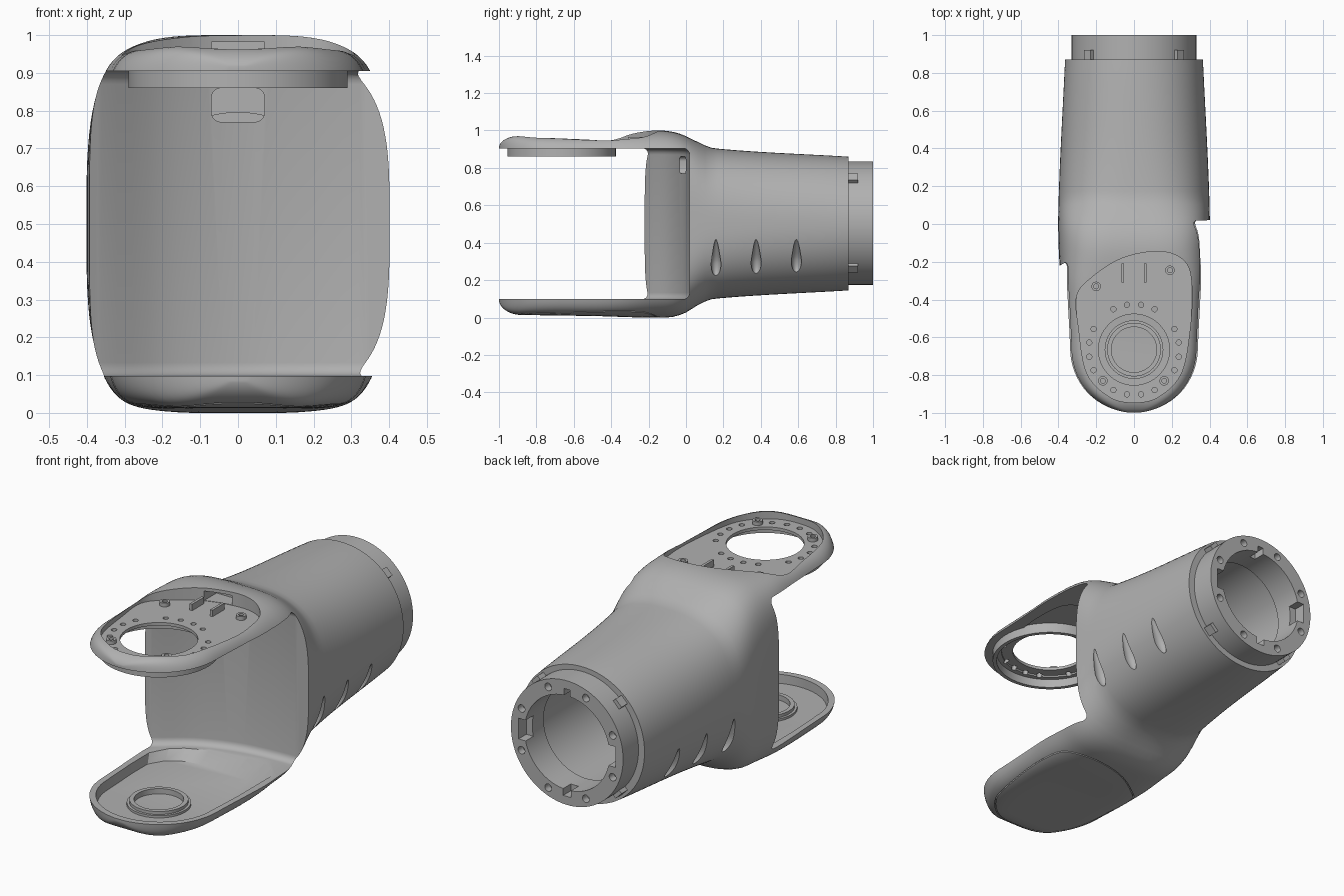
import bpy, bmesh, math
from mathutils import Vector, Matrix

if bpy.data.objects.get("Cube"):
    bpy.data.objects.remove(bpy.data.objects["Cube"])

grey = bpy.data.materials.new("light grey plastic")
grey.use_nodes = True
COLOUR = (0.44, 0.44, 0.44, 1)
grey.diffuse_color = COLOUR
grey.node_tree.nodes["Principled BSDF"].inputs["Base Color"].default_value = COLOUR

JOINT_Y, AXIS_Z = -0.665, 0.505
TAU = math.tau


def finish(name, bm):
    bmesh.ops.recalc_face_normals(bm, faces=bm.faces)
    mesh = bpy.data.meshes.new(name)
    bm.to_mesh(mesh)
    bm.free()
    ob = bpy.data.objects.new(name, mesh)
    bpy.context.collection.objects.link(ob)
    mesh.materials.append(grey)
    return ob


def rings_mesh(name, rings, closed=False):
    """Skin a list of point rings; cap the ends unless closed."""
    bm = bmesh.new()
    loops = [[bm.verts.new(p) for p in ring] for ring in rings]
    pairs = list(zip(loops, loops[1:])) + ([(loops[-1], loops[0])] if closed else [])
    for a, b in pairs:
        for i in range(len(a)):
            bm.faces.new((a[i - 1], a[i], b[i], b[i - 1]))
    if not closed:
        bm.faces.new(loops[0])
        bm.faces.new(loops[-1])
    return finish(name, bm)


def prism(name, outline, z0, z1):
    return rings_mesh(name, [[(x, y, z) for x, y in outline] for z in (z0, z1)])


def tube(name, r_in, r_out, lo, hi, along_y=False, segs=96):
    rings = []
    for r, h in ((r_in, lo), (r_out, lo), (r_out, hi), (r_in, hi)):
        turn = [(r * math.cos(TAU * i / segs), r * math.sin(TAU * i / segs)) for i in range(segs)]
        rings.append([(u, h, AXIS_Z + v) if along_y else (u, JOINT_Y + v, h) for u, v in turn])
    return rings_mesh(name, rings, closed=True)


def cylinders(name, places, r, depth, along_y=False, segs=20):
    bm = bmesh.new()
    for p in places:
        m = Matrix.Translation(p)
        if along_y:
            m = m @ Matrix.Rotation(math.pi / 2, 4, "X")
        bmesh.ops.create_cone(bm, cap_ends=True, segments=segs, radius1=r, radius2=r,
                              depth=depth, matrix=m)
    return finish(name, bm)


def box(name, centre, size, turn=0, bevel=0):
    """Box, optionally turned about y, with edges along y rounded."""
    bm = bmesh.new()
    bmesh.ops.create_cube(bm, size=1, matrix=Matrix.Diagonal((*size, 1)))
    if bevel:
        along = [e for e in bm.edges if abs(e.verts[0].co.y - e.verts[1].co.y) > 1e-4]
        bmesh.ops.bevel(bm, geom=along, offset=bevel, segments=5, profile=0.5, affect="EDGES")
    bm.transform(Matrix.Translation(centre) @ Matrix.Rotation(turn, 4, "Y"))
    return finish(name, bm)


def cut(target, cutter):
    cutter.hide_render = True
    mod = target.modifiers.new("cut", "BOOLEAN")
    mod.operation, mod.solver, mod.object = "DIFFERENCE", "EXACT", cutter
    bpy.context.view_layer.objects.active = target
    bpy.ops.object.modifier_apply(modifier=mod.name)
    bpy.data.objects.remove(cutter)


def curve_at(table, t):
    """Smooth interpolation through (position, value) pairs."""
    def slope(i):
        a, b = table[max(i - 1, 0)], table[min(i + 1, len(table) - 1)]
        return (b[1] - a[1]) / (b[0] - a[0])
    i = max([k for k in range(len(table) - 1) if table[k][0] <= t] or [0])
    (p, v), (q, w) = table[i], table[i + 1]
    d = q - p
    s = (t - p) / d
    return (v * (1 + 2 * s) * (1 - s) ** 2 + slope(i) * d * s * (1 - s) ** 2
            + w * s * s * (3 - 2 * s) - slope(i + 1) * d * s * s * (1 - s))


def smooth_loop(points, steps=6):
    out, n = [], len(points)
    for i in range(n):
        a, b, c, d = (Vector(points[(i + k) % n]) for k in (-1, 0, 1, 2))
        for k in range(steps):
            t = k / steps
            out.append(tuple(0.5 * (2 * b + (c - a) * t + (2 * a - 5 * b + 4 * c - d) * t * t
                                    + (3 * b - a - 3 * c + d) * t ** 3)))
    return out


def resize(outline, f):
    return [(x * f, (y + 0.55) * f - 0.55) for x, y in outline]


# Body: rounded sections lofted from the fork tip to the barrel end
TOP = [(-1, .973), (-.45, .973), (-.28, .99), (-.13, 1), (-.03, .982), (.06, .94), (.15, .905), (.87, .86)]
BASE = [(-1, .015), (-.5, .008), (-.1, 0), (-.01, .022), (.07, .07), (.15, .1), (.87, .145)]
WIDTH = [(-1, .351), (-.66, .351), (-.42, .366), (-.2, .395), (.1, .4), (.87, .365)]
POWER = [(-1, 7), (-.5, 7), (-.2, 4.3), (0, 3.6), (.15, 2.6), (.87, 2.05)]


def section(y, count=112):
    drop = 1 - math.sqrt(1 - max(0, 1 - (y + 1) / .12) ** 2)
    top, base = curve_at(TOP, y) - .065 * drop, curve_at(BASE, y) + .082 * drop
    w, n = curve_at(WIDTH, y), curve_at(POWER, y)
    if y < JOINT_Y:
        w *= math.sqrt(1 - ((y - JOINT_Y) / (1 + JOINT_Y)) ** 2)
    pts = []
    for i in range(count):
        c, s = math.cos(TAU * (i + .5) / count), math.sin(TAU * (i + .5) / count)
        x, z = (math.copysign(abs(v) ** (2 / n), v) for v in (c, s))
        pts.append((w * x, y, (top + base) / 2 + z * (top - base) / 2))
    return pts


stations = [-.9985 + (.9985 + JOINT_Y) * (k / 16) ** 2 for k in range(16)]
stations += [JOINT_Y + (k / 44) * (.87 - JOINT_Y) for k in range(45)]
body = rings_mesh("fork_body", [section(y) for y in stations])

# Fork opening with a curved, filleted back wall
WALL = [(-.6, -.3), (-.4, -.225), (-.2, -.09), (0, -.015), (.2, .014), (.4, .02), (.6, .02)]
wall_line = [(x / 25, curve_at(WALL, x / 25)) for x in range(-15, 16)]
opening = prism("opening_cutter", wall_line + [(.6, -1.2), (-.6, -1.2)], .098, .905)
bm = bmesh.new()
bm.from_mesh(opening.data)
rim = [e for e in bm.edges if all(v.co.y > -.31 for v in e.verts)
       and abs(e.verts[0].co.z - e.verts[1].co.z) < .01]
bmesh.ops.bevel(bm, geom=rim, offset=.035, segments=5, profile=.5, affect="EDGES")
bm.to_mesh(opening.data)
bm.free()
cut(body, opening)

# Lower tray hollow, with a back edge that slopes up to the wall
half = []
for k in range(25):
    a = math.pi / 2 * k / 24
    half.append((.297 * math.sin(a), JOINT_Y - .3 * math.cos(a)))
half += [(.308, -.45), (.308, -.32), (.26, -.24), (.2, -.2), (.1, -.175)]
floor_line = half + [(-x, y) for x, y in reversed(half[1:])]
lip_line = [(x * 1.03, y + .09 + .2 * x if y > -.4 else y) for x, y in floor_line]
cut(body, rings_mesh("tray_cutter", [[(x, y, z) for x, y in line] for line, z in
                                     ((floor_line, .05), (lip_line, .1), (lip_line, .12))]))

# Upper recess, underside pocket and lower cover seam share one outline
cover = smooth_loop([(.14, -.145), (.27, -.2), (.306, -.33), (.297, -.55), (.25, -.79), (.13, -.915),
                     (0, -.945), (-.13, -.915), (-.25, -.79), (-.293, -.55), (-.303, -.38),
                     (-.22, -.28), (-.06, -.18)])
cut(body, prism("recess_cutter", cover, .93, 1.1))
cut(body, prism("pocket_cutter", resize(cover, .9), .8, .914))
seam = [[(x, y, z) for x, y in resize(cover, f)] for f, z in
        ((.985, -.05), (1, -.05), (1, .038), (.985, .038))]
cut(body, rings_mesh("seam_cutter", seam, closed=True))
cut(body, box("cable_notch_cutter", (0, -.14, .957), (.14, .12, .05)))

# Barrel cavity and cable window
cut(body, cylinders("cavity_cutter", [(0, .5, AXIS_Z)], .29, .86, True, 96))
cut(body, box("window_cutter", (0, .1, .815), (.14, .4, .09), bevel=.025))

# Teardrop scoops on both flanks, following the taper of the barrel
for side in (-1, 1):
    for y in (.16, .375, .59):
        along = y - .16
        bm = bmesh.new()
        bmesh.ops.create_uvsphere(bm, u_segments=20, v_segments=16, radius=1)
        for v in bm.verts:
            pinch = 1 - .5 * max(0, v.co.z)
            v.co = Vector((v.co.x * .035 * pinch, v.co.y * .028 * pinch,
                           v.co.z * (.13 if v.co.z > 0 else .075)))
        bm.transform(Matrix.Translation((side * (.357 - .07 * along), y, .295 + .03 * along))
                     @ Matrix.Rotation(side * (.33 + .3 * along), 4, "Y"))
        cut(body, finish("scoop_cutter", bm))

# Joint skirt under the upper arm, with bore and bolt holes
tube("upper_joint_skirt", .27, .29, .86, .92)
cut(body, cylinders("bore_cutter", [(0, JOINT_Y, .95)], .188, .3, segs=96))
angles = [math.radians(q + d) for q in (0, 90, 180, 270) for d in (-27, -9, 9, 27)]
cut(body, cylinders("bolt_cutter", [(.24 * math.cos(a), JOINT_Y + .24 * math.sin(a), .92)
                                    for a in angles], .014, .2))

# Screw bosses and ribs in the upper recess
for k, (x, y) in enumerate([(-.2, -.33), (.19, -.245), (-.165, -.83), (.16, -.83)]):
    boss = cylinders(f"screw_boss_{k + 1}", [(x, y, .935)], .025, .03)
    cut(boss, cylinders("screw_cutter", [(x, y, .95)], .013, .03))
for side, word in ((-1, "right"), (1, "left")):
    box(f"{word}_cable_rib", (side * .06, -.26, .942), (.014, .1, .045))
    box(f"{word}_under_rib", (side * .06, -.28, .914), (.014, .14, .02))

# Bearing seat in the lower tray
tube("lower_bearing_seat", .12, .142, .04, .078)
tube("lower_seat_flange", .14, .155, .04, .062)

# Rear collar with mounting holes, notches and locking lugs
collar = tube("rear_collar", .25, .33, .84, 1, along_y=True)
holes = [TAU * (k + .5) / 8 for k in range(8)]
cut(collar, cylinders("mount_cutter", [(.29 * math.cos(a), 1, AXIS_Z + .29 * math.sin(a))
                                       for a in holes], .02, .08, True))
for a, size in ((0, .11), (math.pi, .11), (math.pi / 2, .035), (-math.pi / 2, .045)):
    place = (.255 * math.cos(a), .98, AXIS_Z + .255 * math.sin(a))
    cut(collar, box("notch_cutter", place, (.06, .09, size), turn=-a))
for k in range(4):
    a = TAU * (k + .5) / 4
    place = (.335 * math.cos(a), .89, AXIS_Z + .335 * math.sin(a))
    box(f"locking_lug_{k + 1}", place, (.03, .06, .05), turn=-a)

# Smooth shading with crisp edges
bpy.ops.object.select_all(action="DESELECT")
for ob in bpy.context.collection.objects:
    if ob.type == "MESH" and grey.name in ob.data.materials:
        ob.select_set(True)
bpy.context.view_layer.objects.active = body
bpy.ops.object.shade_smooth_by_angle(angle=math.radians(32))
